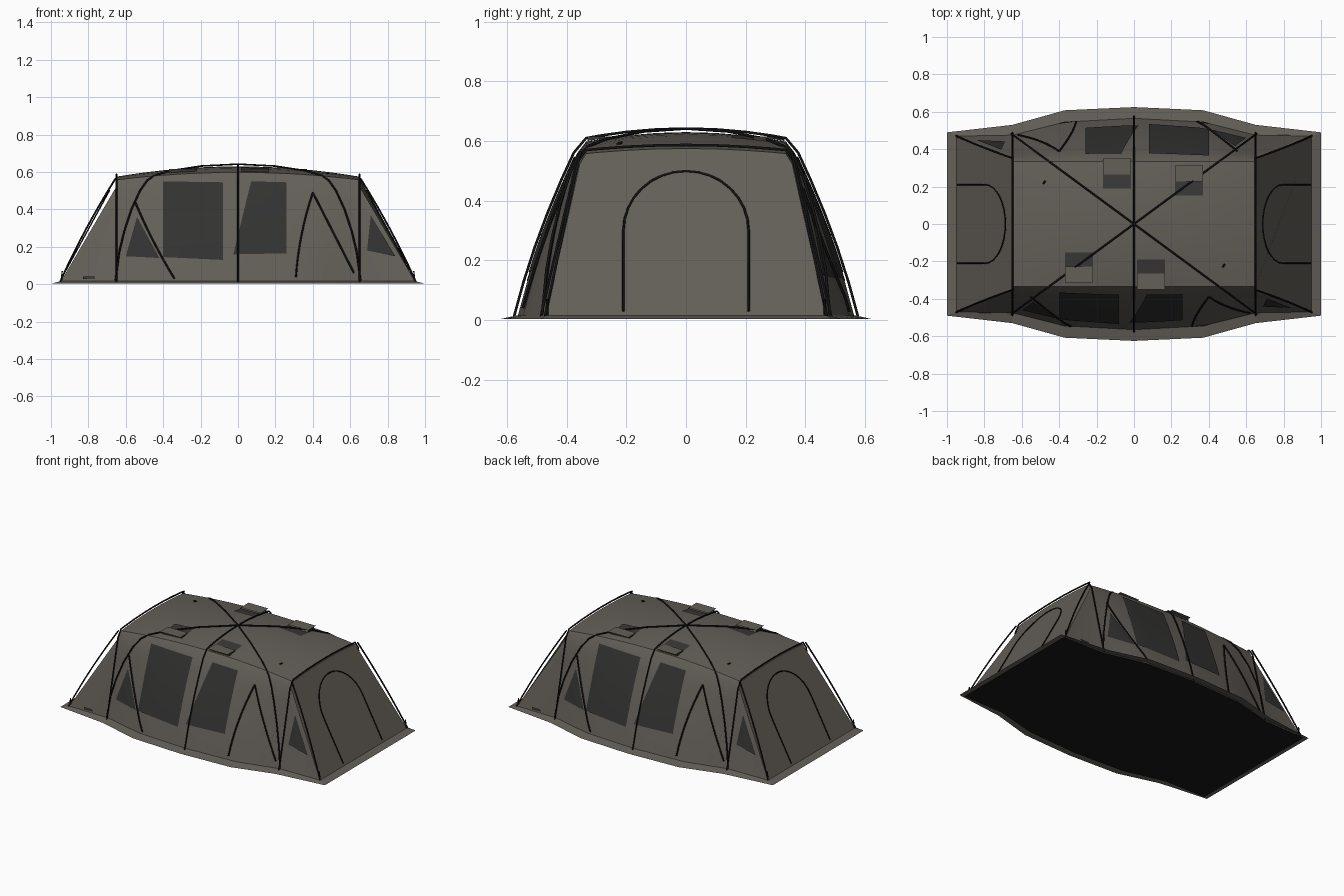
import bpy, bmesh, math
from mathutils import Vector

cube = bpy.data.objects.get("Cube")
if cube:
    bpy.data.objects.remove(cube)


def material(name, rgb):
    m = bpy.data.materials.new(name)
    m.use_nodes = True
    m.diffuse_color = (*rgb, 1)
    bsdf = m.node_tree.nodes["Principled BSDF"]
    bsdf.inputs["Base Color"].default_value = (*rgb, 1)
    bsdf.inputs["Roughness"].default_value = 0.9
    return m


FABRIC = material("taupe fabric", (0.125, 0.113, 0.097))
WINDOW = material("dark window", (0.032, 0.032, 0.031))
POLE = material("black pole", (0.006, 0.006, 0.006))
FLOOR = material("black groundsheet", (0.009, 0.009, 0.009))
MESH = material("vent mesh", (0.04, 0.039, 0.037))

HOOP, END, BASE = 0.65, 0.95, 0.01      # hoop position, foot of end wall, wall foot height
SHOULDER = 0.35


# Shape of the canopy
def arch(x):
    return max(0, 1 - (x / HOOP) ** 2)


def foot_y(x):
    x = min(abs(x), HOOP)
    return 0.565 - 0.054 * x if x < 0.37 else 0.545 - 0.25 * (x - 0.37)


def shoulder_z(x):
    return 0.55 + 0.04 * arch(x)


def wall_y(x, z):
    t = (z - BASE) / (shoulder_z(x) - BASE)
    return foot_y(x) * (1 - t) + SHOULDER * t + 0.07 * t * (1 - t) * arch(x)


def roof_z(x, y):
    crown = 0.575 + 0.055 * arch(x)
    return crown - (crown - shoulder_z(x) - 0.008) * (y / 0.335) ** 2


def end_x(z):
    return END - 0.3 * (z - BASE) / 0.55


def section(x, off=0):
    half = []
    for t in (0, 0.2, 0.4, 0.6, 0.8, 0.95):
        z = BASE + t * (shoulder_z(x) - BASE)
        half.append((wall_y(x, z) + off, z))
    half += [(y, roof_z(x, y) + off) for y in (0.335, 0.29, 0.2, 0.1)]
    pts = [(-y, z) for y, z in half] + [(0, roof_z(x, 0) + off)] + half[::-1]
    return [Vector((x, y, z)) for y, z in pts]


# Builders
def mesh_object(name, faces, mats, smooth=False, rule=None):
    bm = bmesh.new()
    for f in faces:
        face = bm.faces.new([bm.verts.new(p) for p in f])
        face.material_index = rule(face) if rule else 0
    bmesh.ops.remove_doubles(bm, verts=bm.verts, dist=0.0005)
    bmesh.ops.recalc_face_normals(bm, faces=bm.faces)
    me = bpy.data.meshes.new(name)
    bm.to_mesh(me)
    bm.free()
    ob = bpy.data.objects.new(name, me)
    bpy.context.collection.objects.link(ob)
    for m in mats:
        me.materials.append(m)
    if smooth:
        bpy.ops.object.select_all(action='DESELECT')
        ob.select_set(True)
        bpy.context.view_layer.objects.active = ob
        bpy.ops.object.shade_smooth_by_angle(angle=math.radians(35))
    return ob


def tube(name, points, radius=0.005):
    cu = bpy.data.curves.new(name, 'CURVE')
    cu.dimensions = '3D'
    cu.bevel_depth = radius
    cu.bevel_resolution = 1
    cu.use_fill_caps = True
    sp = cu.splines.new('POLY')
    sp.points.add(len(points) - 1)
    for p, co in zip(sp.points, points):
        p.co = (*co, 1)
    cu.materials.append(POLE)
    ob = bpy.data.objects.new(name, cu)
    bpy.context.collection.objects.link(ob)


def on_wall(s, x, z, off):
    return Vector((s * x, -s * (wall_y(x, z) + off), z))


def wall_panel(name, s, corners, mat, n=6):
    a, b, c, d = [Vector(p) for p in corners]

    def at(i, j):
        p = a.lerp(b, i / n).lerp(d.lerp(c, i / n), j / n)
        return on_wall(s, p.x, p.y, 0.006)
    faces = [[at(i, j), at(i + 1, j), at(i + 1, j + 1), at(i, j + 1)]
             for i in range(n) for j in range(n)]
    # corners that coincide collapse into a triangle
    clean = []
    for f in faces:
        keep = [p for k, p in enumerate(f) if (p - f[k - 1]).length > 0.0005]
        if len(keep) > 2:
            clean.append(keep)
    mesh_object(name, clean, [mat], smooth=True)


def wall_zip(name, s, a, b, bow):
    pts = []
    for k in range(9):
        t = k / 8
        x = a[0] + (b[0] - a[0]) * t + bow * 4 * t * (1 - t)
        pts.append(on_wall(s, x, a[1] + (b[1] - a[1]) * t, 0.006))
    tube(name, pts)


# Canopy with sloping end walls and corner gussets
rings = [section(HOOP * k / 8) for k in range(-8, 9)]
faces = [[r[i], q[i], q[i + 1], r[i + 1]]
         for r, q in zip(rings, rings[1:]) for i in range(len(r) - 1)]
for s, ring in ((-1, rings[0]), (1, rings[-1])):
    low, high = Vector((s * END, -0.47, BASE)), Vector((s * END, 0.47, BASE))
    faces.append([low] + ring[5:-5] + [high])
    for i in range(5):
        faces.append([ring[i], ring[i + 1], low])
        faces.append([ring[-1 - i], ring[-2 - i], high])
mesh_object("canopy", faces, [FABRIC], smooth=True)


# Ground skirt and floor
def mirrored(quarter):
    half = quarter + [(-x, y) for x, y in quarter[-2::-1]]
    return half + [(-x, -y) for x, y in half]


inner = mirrored([(END, 0.47), (HOOP, 0.475), (0.37, 0.545), (0, 0.565)])
outer = mirrored([(1, 0.49), (HOOP, 0.53), (0.37, 0.608), (0, 0.625)])
n = len(inner)
skirt = [[(*inner[i - 1], 0.016), (*inner[i], 0.016), (*outer[i], 0.003), (*outer[i - 1], 0.003)]
         for i in range(n)]
mesh_object("ground_skirt", skirt, [FABRIC])
mesh_object("floor", [[(x * 1.02, y * 1.02, 0) for x, y in inner]], [FLOOR])

# Hoop poles
for name, x in (("centre_pole", 0), ("left_hoop_pole", HOOP), ("right_hoop_pole", -HOOP)):
    tube(name, section(x, 0.012))

# Diagonal poles crossing over the roof
leg = [(1, 0.02), (0.97, 0.17), (0.93, 0.28), (0.87, 0.4), (0.8, 0.5), (0.74, 0.556),
       (0.68, 0.583), (0.55, 0.607), (0.3, 0.632), (0, 0.642)]
for name, m in (("diagonal_pole_a", 1), ("diagonal_pole_b", -1)):
    path = leg + [(-t, z) for t, z in leg[-2::-1]]
    tube(name, [(0.655 * t, 0.482 * m * t, z) for t, z in path])

# End walls: corner poles, pegs and door zips
for side, s in (("left", 1), ("right", -1)):
    for end, m in (("back", 1), ("front", -1)):
        bow = [(END + (HOOP + 0.005 - END) * t + 0.05 * t * (1 - t),
                0.472 - 0.118 * t, 0.015 + 0.55 * t) for t in [k / 8 for k in range(9)]]
        tube(f"{side}_{end}_corner_pole", [(s * x, m * y, z) for x, y, z in bow])
        tube(f"{side}_{end}_peg", [(s * 0.945, m * 0.465, 0.01), (s * 0.94, m * 0.465, 0.07)], 0.004)
    arc = [(0.21 * math.cos(a), 0.3 + 0.2 * math.sin(a))
           for a in [math.pi * k / 16 for k in range(17)]]
    door = [(0.21, 0.03)] + arc + [(-0.21, 0.03)]
    tube(f"{side}_door_zip", [(s * (end_x(z) + 0.005), y, z) for y, z in door], 0.004)


# Roof vents: mesh patch on the roof plus a raised flap over a mesh wedge
def vent(name, s, x0, x1, y0):
    ym, y1 = y0 + 0.075, y0 + 0.16
    lid = 0.618

    def p(x, y, z=None):
        return Vector((s * x, -s * y, roof_z(x, y) + 0.004 if z is None else z))
    hinge = max(lid, roof_z((x0 + x1) / 2, ym) + 0.006)
    mesh_object(name + "_mesh", [
        [p(x0, y0), p(x1, y0), p(x1, ym), p(x0, ym)],
        [p(x0, ym), p(x0, y1 - 0.02), p(x0, y1 - 0.02, lid - 0.003), p(x0, ym, hinge - 0.003)],
        [p(x1, ym), p(x1, y1 - 0.02), p(x1, y1 - 0.02, lid - 0.003), p(x1, ym, hinge - 0.003)],
        [p(x0, y1 - 0.02), p(x1, y1 - 0.02), p(x1, y1 - 0.02, lid - 0.003),
         p(x0, y1 - 0.02, lid - 0.003)]], [MESH])
    mesh_object(name + "_flap", [[p(x0, ym, hinge), p(x1, ym, hinge),
                                  p(x1, y1, lid), p(x0, y1, lid)]], [FABRIC])


# Long walls: the back repeats the front turned half round
for side, s in (("front", 1), ("back", -1)):
    wall_panel(side + "_large_window", s,
               [(-0.40, 0.145), (-0.08, 0.13), (-0.08, 0.545), (-0.40, 0.55)], WINDOW)
    wall_panel(side + "_slanted_window", s,
               [(-0.025, 0.16), (0.26, 0.165), (0.26, 0.545), (0.07, 0.55)], WINDOW)
    wall_panel(side + "_triangle_window", s,
               [(-0.60, 0.15), (-0.42, 0.14), (-0.54, 0.36), (-0.54, 0.36)], WINDOW)
    wall_panel(side + "_gusset_window", s,
               [(0.69, 0.18), (0.84, 0.15), (0.71, 0.37), (0.71, 0.37)], WINDOW)
    wall_panel(side + "_low_vent", s,
               [(-0.83, 0.028), (-0.765, 0.028), (-0.765, 0.042), (-0.83, 0.042)], MESH, 1)
    wall_zip(side + "_door_zip_steep", s, (0.40, 0.49), (0.31, 0.04), -0.015)
    wall_zip(side + "_door_zip_sloped", s, (0.40, 0.49), (0.62, 0.06), 0)
    wall_zip(side + "_side_zip", s, (-0.55, 0.44), (-0.34, 0.03), -0.01)
    vent(side + "_outer_vent", s, -0.37, -0.22, 0.152)
    vent(side + "_inner_vent", s, 0.015, 0.165, 0.19)
    # small roof toggle
    z = roof_z(0.48, 0.22)
    tube(side + "_roof_toggle", [(s * 0.475, -s * 0.23, z), (s * 0.485, -s * 0.215, z + 0.006)])
